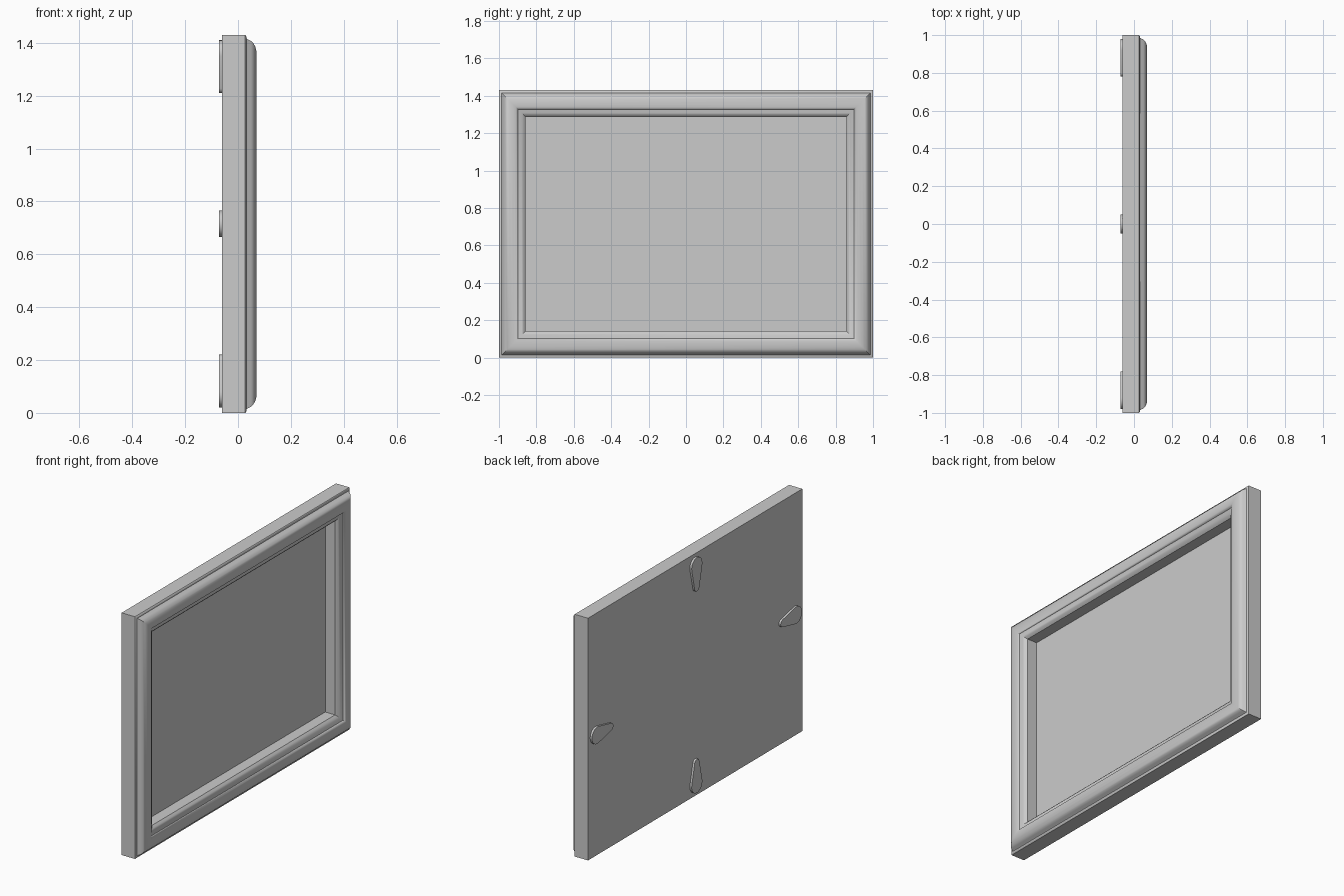
import bpy, bmesh, math

if "Cube" in bpy.data.objects:
    bpy.data.objects.remove(bpy.data.objects["Cube"])

W, H = 1.0, 1.43          # half width (y), height (z)
BACK, PANEL = -0.06, -0.03


def finish(name, bm, angle=40):
    bmesh.ops.recalc_face_normals(bm, faces=bm.faces)
    me = bpy.data.meshes.new(name)
    bm.to_mesh(me)
    bm.free()
    ob = bpy.data.objects.new(name, me)
    bpy.context.collection.objects.link(ob)
    bpy.ops.object.select_all(action='DESELECT')
    ob.select_set(True)
    bpy.context.view_layer.objects.active = ob
    bpy.ops.object.shade_smooth_by_angle(angle=math.radians(angle))
    return ob


def rect(bm, inset, x):
    a, lo, hi = W - inset, inset, H - inset
    return [bm.verts.new((x, y, z)) for y, z in
            ((-a, lo), (a, lo), (a, hi), (-a, hi))]


def bridge(bm, r0, r1):
    n = len(r0)
    for i in range(n):
        j = (i + 1) % n
        bm.faces.new((r0[i], r0[j], r1[j], r1[i]))


# Mitred moulding: (inset from outer edge, x), from back to inner rebate
profile = [(0, BACK), (0, 0.027), (0.004, 0.031), (0.014, 0.032), (0.018, 0.038),
           (0.023, 0.049), (0.032, 0.058), (0.044, 0.065), (0.058, 0.069),
           (0.076, 0.070), (0.090, 0.069), (0.098, 0.065), (0.102, 0.057),
           (0.112, 0.054), (0.122, 0.051), (0.132, 0.045), (0.139, 0.037),
           (0.143, 0.034), (0.143, PANEL)]
bm = bmesh.new()
rings = [rect(bm, i, x) for i, x in profile]
for r0, r1 in zip(rings, rings[1:]):
    bridge(bm, r0, r1)
bm.faces.new(rings[0])     # flat backing
finish("frame_moulding", bm)

# Picture panel at the bottom of the rebate
bm = bmesh.new()
bm.faces.new(rect(bm, 0.143, PANEL))
panel = finish("picture_panel", bm)
if panel.data.polygons[0].normal.x < 0:
    panel.data.flip_normals()


# Teardrop hanger plates on the back, wide end toward the outer edge
def hanger(name, cy, cz, direction):
    big, small, dist, n = 0.05, 0.022, 0.128, 12
    tilt = math.acos((big - small) / dist)   # tangent angle of the two arcs
    pts = []
    for i in range(n + 1):
        t = tilt + (2 * math.pi - 2 * tilt) * i / n
        pts.append((0.022 - dist / 2 + 0.014 + 0.0 + big * math.cos(t) - 0.022, big * math.sin(t)))
    for i in range(7):
        t = -tilt + 2 * tilt * i / 6
        pts.append((dist / 2 + 0.014 + small * math.cos(t), small * math.sin(t)))
    c, s = math.cos(direction), math.sin(direction)
    bm = bmesh.new()
    loops = [[bm.verts.new((x, cy + u * c - v * s, cz + u * s + v * c)) for u, v in pts]
             for x in (BACK + 0.001, BACK - 0.012)]
    bridge(bm, *loops)
    for lp in loops:
        bm.faces.new(lp)
    finish(name, bm)


hanger("hanger_top", 0, 1.31, -math.pi / 2)
hanger("hanger_bottom", 0, 0.12, math.pi / 2)
hanger("hanger_left", -0.88, H / 2, 0)
hanger("hanger_right", 0.88, H / 2, math.pi)
